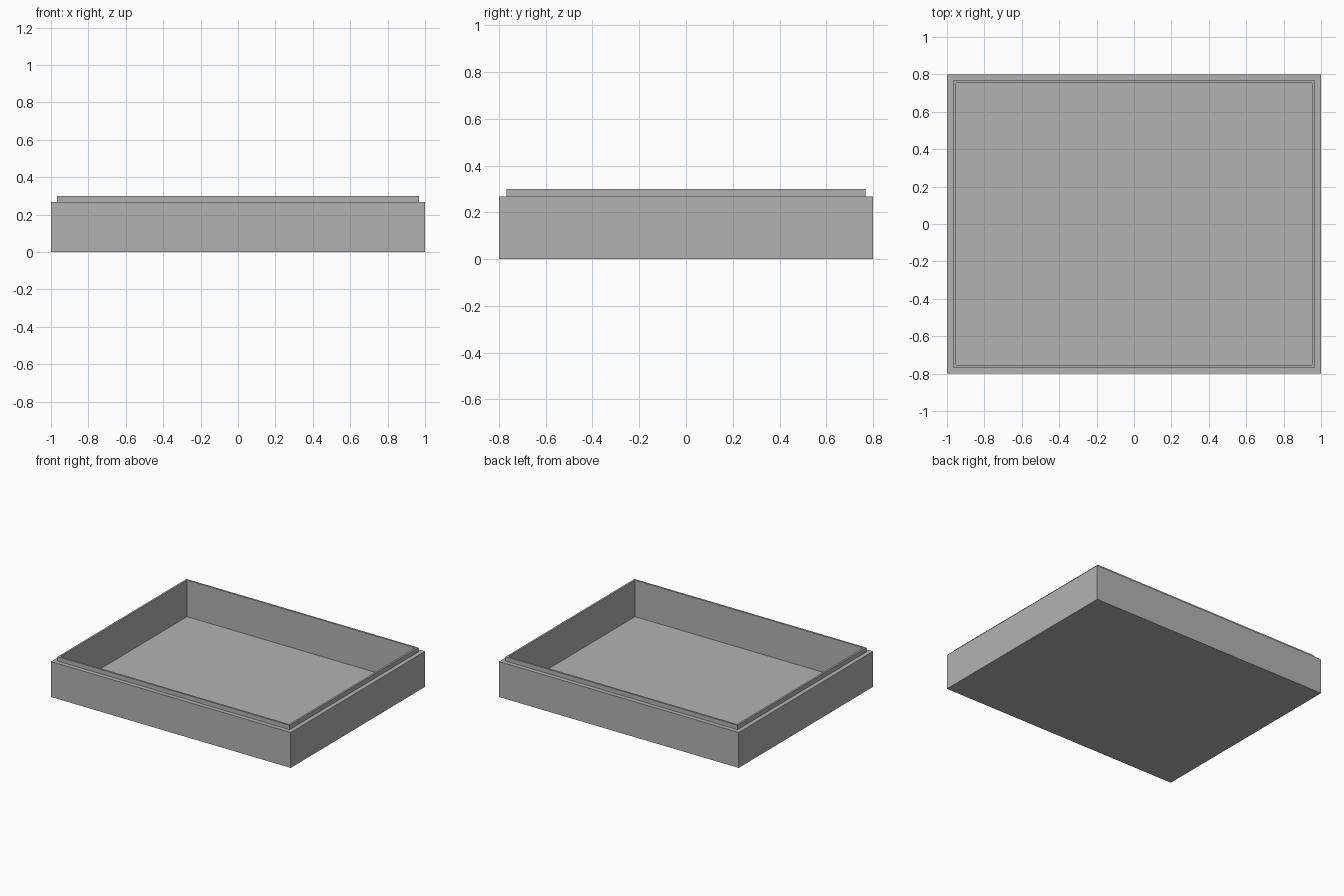
import bpy
import bmesh

default = bpy.data.objects.get("Cube")
if default:
    bpy.data.objects.remove(default, do_unlink=True)

HALF_X, HALF_Y = 1.0, 0.8
SHOULDER_Z, RIM_Z, FLOOR_Z = 0.267, 0.3, 0.025
RIM_OUTER, RIM_INNER = 0.033, 0.047

grey = bpy.data.materials.new("plain grey")
grey.use_nodes = True
colour = (0.45, 0.45, 0.45, 1)
grey.diffuse_color = colour
grey.node_tree.nodes["Principled BSDF"].inputs["Base Color"].default_value = colour

# Wall section as (inset, height), from the underside over the rim to the floor
section = [
    (0, 0),
    (0, SHOULDER_Z),
    (RIM_OUTER, SHOULDER_Z),
    (RIM_OUTER, RIM_Z),
    (RIM_INNER, RIM_Z),
    (RIM_INNER, FLOOR_Z),
]

bm = bmesh.new()


def ring(inset, z):
    """Rectangular loop of vertices at a given inset and height."""
    x, y = HALF_X - inset, HALF_Y - inset
    return [bm.verts.new((sx * x, sy * y, z))
            for sx, sy in ((-1, -1), (1, -1), (1, 1), (-1, 1))]


# Open tray: walls, stepped shoulder and thin rim
rings = [ring(*point) for point in section]
for low, high in zip(rings, rings[1:]):
    for i in range(4):
        j = (i + 1) % 4
        bm.faces.new((low[i], low[j], high[j], high[i]))

# Underside and inner floor
bm.faces.new(rings[0][::-1])
bm.faces.new(rings[-1])
bmesh.ops.recalc_face_normals(bm, faces=bm.faces)

mesh = bpy.data.meshes.new("tray_box")
bm.to_mesh(mesh)
bm.free()
mesh.materials.append(grey)
tray = bpy.data.objects.new("tray_box", mesh)
bpy.context.collection.objects.link(tray)
